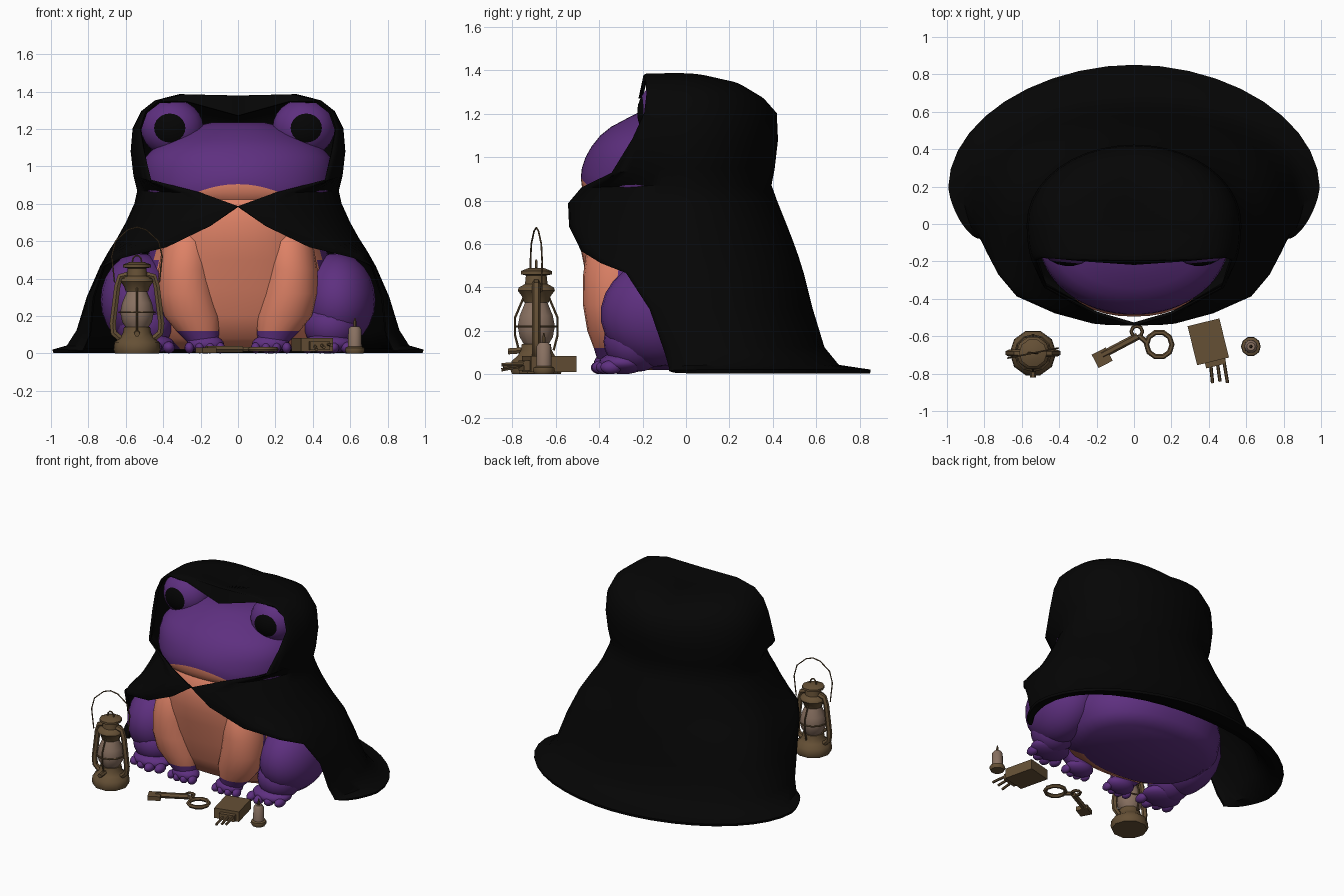
import bpy, bmesh, math
from math import sin, cos, pi
from mathutils import Matrix, Euler

if "Cube" in bpy.data.objects:
    bpy.data.objects.remove(bpy.data.objects["Cube"])


def material(name, rgb):
    m = bpy.data.materials.new(name)
    m.diffuse_color = (*rgb, 1)
    m.use_nodes = True
    m.node_tree.nodes["Principled BSDF"].inputs["Base Color"].default_value = m.diffuse_color
    return m


PURPLE = material("purple skin", (0.112, 0.029, 0.215))
SALMON = material("salmon belly", (0.74, 0.225, 0.135))
BLACK = material("black cloth", (0.0015, 0.0015, 0.0015))
BRASS = material("old brass", (0.13, 0.08, 0.036))
GLASS = material("dusty glass", (0.25, 0.165, 0.12))


def finish(name, bm, mats, rule=None):
    bmesh.ops.remove_doubles(bm, verts=bm.verts, dist=0.0005)
    bmesh.ops.recalc_face_normals(bm, faces=bm.faces)
    bm.normal_update()
    if rule:
        for f in bm.faces:
            f.material_index = int(rule(f.calc_center_median(), f.normal))
    me = bpy.data.meshes.new(name)
    bm.to_mesh(me)
    bm.free()
    for m in mats:
        me.materials.append(m)
    ob = bpy.data.objects.new(name, me)
    bpy.context.collection.objects.link(ob)
    return ob


def loft(name, rows, mats, n=24, p=1.0, rule=None):
    """Stack of horizontal rings: (z, centre x, centre y, radius x, radius y)."""
    bm = bmesh.new()
    rings = []
    for z, cx, cy, rx, ry in rows:
        ring = []
        for i in range(n):
            c, s = cos(2 * pi * i / n), sin(2 * pi * i / n)
            ring.append(bm.verts.new((cx + rx * math.copysign(abs(c) ** p, c),
                                      cy + ry * math.copysign(abs(s) ** p, s), z)))
        rings.append(ring)
    for a, b in zip(rings, rings[1:]):
        for i in range(n):
            bm.faces.new((a[i], a[(i + 1) % n], b[(i + 1) % n], b[i]))
    bm.faces.new(rings[0])
    bm.faces.new(rings[-1])
    return finish(name, bm, mats, rule)


def ellipsoid(name, c, r, mats, rot=(0, 0, 0), seg=24, rings=12, cap=False):
    bm = bmesh.new()
    bmesh.ops.create_uvsphere(bm, u_segments=seg, v_segments=rings, radius=1)
    for f in bm.faces:
        f.material_index = int(cap and f.calc_center_median().z > cos(pi / 6))
    bm.transform(Matrix.Translation(c) @ Euler(rot).to_matrix().to_4x4() @ Matrix.Diagonal((*r, 1)))
    return finish(name, bm, mats)


def box(name, c, size, mat, rz=0):
    bm = bmesh.new()
    bmesh.ops.create_cube(bm, size=1)
    bm.transform(Matrix.Translation(c) @ Matrix.Rotation(rz, 4, 'Z') @ Matrix.Diagonal((*size, 1)))
    return finish(name, bm, [mat])


def tube(name, pts, r, mat, closed=False):
    cu = bpy.data.curves.new(name, 'CURVE')
    cu.dimensions = '3D'
    cu.bevel_depth, cu.bevel_resolution, cu.use_fill_caps = r, 1, True
    sp = cu.splines.new('POLY')
    sp.points.add(len(pts) - 1)
    for q, co in zip(sp.points, pts):
        q.co = (*co, 1)
    sp.use_cyclic_u = closed
    cu.materials.append(mat)
    ob = bpy.data.objects.new(name, cu)
    bpy.context.collection.objects.link(ob)
    return ob


def circle(c, r, n=10):
    return [(c[0] + r * cos(2 * pi * i / n), c[1] + r * sin(2 * pi * i / n), c[2]) for i in range(n)]


# Hooded cloak: each row is z, back y, half width, y of widest point, then front edge x, y, z
ROWS = [(.012, .85, .99, .20, .83, -.07, .012), (.035, .70, .91, .18, .82, -.07, .03),
        (.12, .63, .855, .14, .79, -.09, .10), (.30, .575, .80, .10, .77, -.16, .30),
        (.46, .535, .73, .06, .715, -.27, .47), (.54, .51, .685, .04, .61, -.385, .515),
        (.61, .485, .64, .02, .38, -.475, .57), (.70, .45, .59, 0, .15, -.53, .68),
        (.80, .41, .545, 0, 0, -.535, .785), (.87, .385, .53, 0, .20, -.475, .855),
        (.95, .40, .55, 0, .465, -.34, .92), (1.08, .415, .565, 0, .50, -.24, 1.08),
        (1.20, .41, .555, 0, .52, -.185, 1.20), (1.29, .36, .51, 0, .49, -.175, 1.29),
        (1.345, .27, .44, -.02, .42, -.18, 1.345), (1.378, .15, .31, -.05, .28, -.185, 1.375),
        (1.37, .08, .0, -.06, .0, -.19, 1.37)]
bm = bmesh.new()
grid = []
N = 10
for k, (z, yb, hw, ys, xe, ye, ze) in enumerate(ROWS):
    pts = []
    e = 1.04 if k == 0 else .93 if k < 5 else 1    # back corner fullness
    g = 1.3 if k in (0, 1, 9, 10) else 1           # front corner fullness
    for i in range(2 * N + 1):
        a = pi / 2 * i / N
        u = max(a - pi / 2, 0)
        if i <= N:
            pts.append((hw * sin(a) ** e, ys + (yb - ys) * max(cos(a), 0) ** e, z))
        else:
            pts.append((xe + (hw - xe) * max(cos(u), 0) ** g, ys + (ye - ys) * sin(u) ** g,
                        z + (ze - z) * (i / N - 1) ** 2))
    lip = (0, .03, .1)[max(k - 14, 0)]             # drooping lip over the forehead
    pts.append((xe * (1 - lip), ye - lip * .2, ze - lip))
    # shallow dip between the two eye humps
    grid.append([(x, y, zz - .04 * max(0, 1 - abs(x) / .3) * min(1, max(0, (y + .17) * 8)) * (k > 12))
                 for x, y, zz in pts])
for s in (1, -1):
    vs = [[bm.verts.new((x * s, y, z)) for x, y, z in row] for row in grid]
    for a, b in zip(vs, vs[1:]):
        for i in range(len(a) - 1):
            bm.faces.new((a[i], a[i + 1], b[i + 1], b[i]))
bmesh.ops.remove_doubles(bm, verts=bm.verts, dist=0.0005)
bmesh.ops.dissolve_degenerate(bm, edges=bm.edges, dist=0.0005)
cloak = finish("hooded_cloak", bm, [BLACK])
mod = cloak.modifiers.new("thickness", 'SOLIDIFY')
mod.thickness, mod.offset = .018, 0


def span(rows):
    """Rows given as z, half width, front y, back y."""
    return [(z, 0, (a + b) / 2, rx, (b - a) / 2) for z, rx, a, b in rows]


# Body, with a salmon front
loft("torso", span([(.02, .44, -.22, .42), (.08, .52, -.33, .49), (.2, .55, -.39, .51), (.35, .53, -.43, .49),
                    (.5, .49, -.47, .45), (.6, .46, -.49, .41), (.7, .455, -.495, .38), (.8, .43, -.475, .34),
                    (.85, .39, -.44, .32)]),
     [PURPLE, SALMON], 44, .87, lambda c, n: c.y < -.2 and abs(c.x) < .43)

# Head sloping back to the brow, with a salmon chin under the curved mouth line
head = loft("head", span([(.79, .40, -.43, .33), (.83, .45, -.465, .34), (.865, .48, -.48, .35),
                          (.905, .5, -.485, .35), (.95, .51, -.48, .35), (1.0, .51, -.463, .34),
                          (1.05, .495, -.435, .32), (1.1, .45, -.395, .29), (1.14, .385, -.345, .26),
                          (1.18, .31, -.27, .22), (1.215, .23, -.20, .18), (1.235, .14, -.12, .1)]),
            [PURPLE, SALMON], 64, .96, lambda c, n: c.y < 0 and c.z < .904 and abs(c.x) < .24)
for v in head.data.vertices:
    if v.co.y < -.1:
        v.co.z -= min(.9 * v.co.x ** 2, .06) * max(0, 1 - abs(v.co.z - .905) / .12)

for s, side in ((1, "left"), (-1, "right")):
    # Bulging eye; the pupil is the pole cap of the sphere
    ellipsoid(side + "_eye", (.352 * s, -.075, 1.205), (.168, .155, .15), [PURPLE, BLACK],
              (pi / 2, 0, .1 * s), cap=True)

    # Front arm and foot
    loft(side + "_arm", [(.04, .18 * s, -.34, .07, .06), (.12, .215 * s, -.335, .115, .09),
                         (.2, .245 * s, -.335, .15, .12), (.32, .275 * s, -.325, .15, .15),
                         (.45, .28 * s, -.315, .145, .16), (.6, .27 * s, -.30, .13, .155),
                         (.72, .25 * s, -.27, .08, .1)],
         [PURPLE, SALMON], 20, rule=lambda c, n: n.y < .05 and c.z > .08)
    ellipsoid(side + "_front_foot", (.175 * s, -.35, .05), (.10, .075, .05), [PURPLE])
    for i in range(4):
        ellipsoid(side + "_front_toe", ((.095 + .055 * i) * s, -.405 + .012 * abs(i - 1.5), .03),
                  (.026, .04, .03), [PURPLE], seg=12, rings=8)

    # Hind leg and foot
    ellipsoid(side + "_thigh", (.53 * s, -.11, .285), (.205, .285, .25), [PURPLE], (.15, 0, 0))
    ellipsoid(side + "_shin", (.50 * s, -.23, .15), (.15, .15, .14), [PURPLE])
    ellipsoid(side + "_hind_foot", (.48 * s, -.29, .052), (.14, .11, .052), [PURPLE])
    for i in range(4):
        ellipsoid(side + "_hind_toe", ((.37 + .07 * i) * s, -.385 + .02 * abs(i - 1), .032),
                  (.033, .05, .032), [PURPLE], seg=12, rings=8)

# Lantern
LX, LY = -.54, -.69


def turned(name, x, y, prof, mat, n=10):
    return loft(name, [(z, x, y, r, r) for z, r in prof], [mat], n)


turned("lantern_base", LX, LY, [(0, .118), (.02, .125), (.06, .12), (.085, .09), (.11, .075), (.14, .07)], BRASS)
turned("lantern_glass", LX, LY, [(.13, .055), (.17, .08), (.22, .09), (.27, .08), (.34, .05)], GLASS)
turned("lantern_cap", LX, LY, [(.33, .06), (.36, .07), (.385, .09), (.40, .085), (.415, .055), (.455, .05),
                               (.46, .075), (.475, .075), (.49, .035)], BRASS)
for s in (1, -1):
    tube("lantern_side_tube", [(LX + s * a, LY, z) for a, z in
                               ((.09, .08), (.125, .11), (.13, .16), (.105, .36), (.09, .41), (.05, .42))], .019, BRASS)
    tube("lantern_guard", [(LX, LY + s * a, z) for a, z in ((.08, .11), (.098, .18), (.098, .26), (.06, .35))], .006, BRASS)
tube("lantern_guard_ring", circle((LX, LY, .22), .096, 12), .005, BRASS, True)
tube("lantern_handle", [(LX + x, LY + x * .2, z) for x, z in
                        ((-.12, .38), (-.135, .52), (-.115, .60), (-.05, .66), (0, .675), (.05, .66),
                         (.115, .60), (.135, .52), (.12, .38))], .004, BRASS)
tube("lantern_top_loop", [(LX + .025 * cos(a * pi / 5), LY, .49 + .035 * sin(a * pi / 5)) for a in range(6)], .005, BRASS)
tube("lantern_knob", [(LX, LY - .06, .11), (LX, LY - .13, .105)], .016, BRASS)

# Key
tube("key_shaft", [(-.17, -.70, .022), (.02, -.60, .022)], .02, BRASS)
box("key_bit", (-.17, -.715, .018), (.085, .08, .03), BRASS, .48)
tube("key_small_ring", circle((.015, -.575, .022), .03, 8), .01, BRASS, True)
tube("key_link", [(.03, -.60, .022), (.07, -.635, .022)], .014, BRASS)
tube("key_bow", circle((.135, -.645, .022), .068), .014, BRASS, True)

# Matchbox with sticks poking out
box("matchbox", (.397, -.63, .047), (.175, .215, .072), BRASS, .24)
box("matchbox_tray", (.43, -.72, .04), (.11, .08, .045), BRASS, .24)
for i in range(3):
    tube("matchstick", [(.405 + .035 * i, -.70, .05), (.42 + .04 * i, -.85 + .008 * (i % 2), .02 + .012 * i)], .009, BRASS)

# Candle
turned("candle_holder", .625, -.655, [(0, .045), (.015, .053), (.03, .05), (.04, .03)], BRASS)
turned("candle", .625, -.655, [(.03, .037), (.13, .035), (.145, .022)], GLASS)
turned("candle_wick", .625, -.655, [(.14, .008), (.165, .009), (.19, .003)], BRASS, 6)

# Turn the tubes into meshes and shade everything smooth
bpy.ops.object.select_all(action='SELECT')
bpy.context.view_layer.objects.active = cloak
bpy.ops.object.convert(target='MESH')
bpy.ops.object.select_all(action='SELECT')
bpy.ops.object.shade_smooth_by_angle(angle=math.radians(45))
